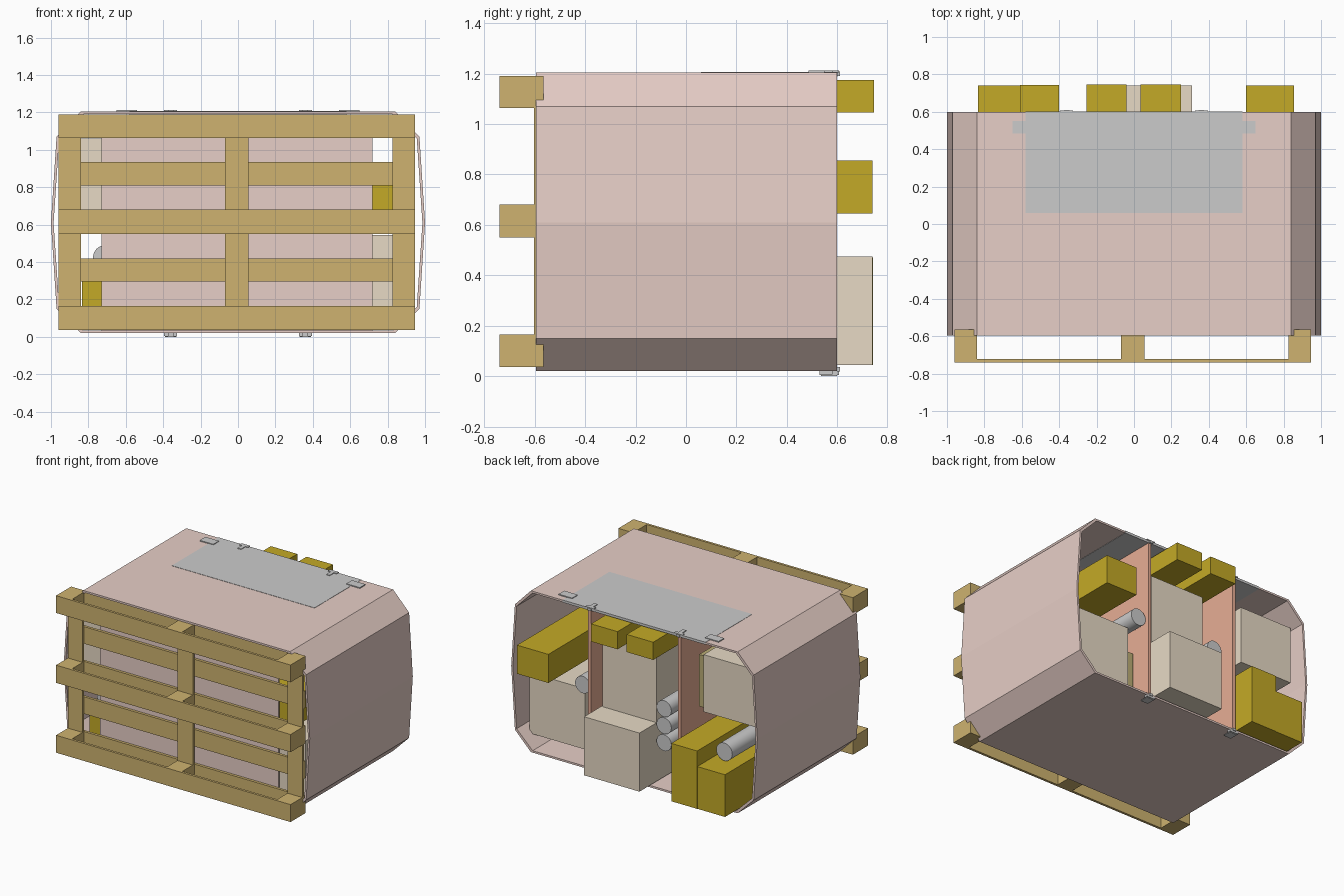
import bpy, bmesh, math

if "Cube" in bpy.data.objects:
    bpy.data.objects.remove(bpy.data.objects["Cube"])


def mat(name, rgb):
    m = bpy.data.materials.new(name)
    m.diffuse_color = (*rgb, 1)
    m.use_nodes = True
    m.node_tree.nodes["Principled BSDF"].inputs["Base Color"].default_value = m.diffuse_color
    return m


PINK = mat("pink_panel", (0.80, 0.62, 0.57))
WOOD = mat("pale_wood", (0.62, 0.45, 0.16))
GOLD = mat("gold_crate", (0.55, 0.40, 0.02))
TAN = mat("tan_carton", (0.80, 0.70, 0.56))
RUST = mat("rust_divider", (0.80, 0.42, 0.30))
OLIVE = mat("olive_carton", (0.50, 0.42, 0.18))


def finish(name, bm, material):
    bmesh.ops.recalc_face_normals(bm, faces=bm.faces)
    me = bpy.data.meshes.new(name)
    bm.to_mesh(me)
    bm.free()
    ob = bpy.data.objects.new(name, me)
    bpy.context.collection.objects.link(ob)
    if material:
        me.materials.append(material)
    return ob


def box(name, x, y, z, material=None):
    """Box from (min, max) ranges on each axis."""
    bm = bmesh.new()
    bmesh.ops.create_cube(bm, size=1)
    for v in bm.verts:
        v.co = [r[0] if c < 0 else r[1] for c, r in zip(v.co, (x, y, z))]
    return finish(name, bm, material)


def roll(name, x, z, r, y0=-0.53, y1=0.57):
    """Cylinder lying along y."""
    bpy.ops.mesh.primitive_cylinder_add(vertices=32, radius=r, depth=y1 - y0,
                                        location=(x, (y0 + y1) / 2, z),
                                        rotation=(math.pi / 2, 0, 0))
    ob = bpy.context.object
    ob.name = name
    bpy.ops.object.shade_smooth_by_angle()
    return ob


# Outer shell: open-ended tube with chamfered corners and bowed sides
half = [(0.84, 1.205), (0.97, 1.07), (1.0, 0.61), (0.97, 0.15), (0.84, 0.02)]
outline = half + [(-x, z) for x, z in reversed(half)]
T = 0.014
cz = 0.6125
inner = [(x * (1 - T / abs(x)), cz + (z - cz) * (1 - T / 0.5925)) for x, z in outline]
bm = bmesh.new()
rings = [[bm.verts.new((x, y, z)) for x, z in prof]
         for prof, y in ((outline, -0.595), (outline, 0.6), (inner, 0.6), (inner, -0.595))]
n = len(outline)
for a in range(4):
    A, B = rings[a], rings[(a + 1) % 4]
    for i in range(n):
        j = (i + 1) % n
        bm.faces.new((A[i], A[j], B[j], B[i]))
finish("container_shell", bm, PINK)

# Front bulkhead and inner dividers
box("front_bulkhead", (-0.73, 0.72), (-0.56, -0.545), (0.035, 1.19), PINK)
for s in (-1, 1):
    box("divider", (s * 0.365 - 0.012, s * 0.365 + 0.012), (-0.545, 0.598), (0.034, 1.19), RUST)

# Pallet standing against the front: boards, blocks, stringers, inner boards
cols = [(-0.96, -0.84), (-0.07, 0.055), (0.825, 0.945)]
rows = [(0.037, 0.165), (0.55, 0.68), (1.063, 1.19)]
for r in rows:
    box("pallet_outer_board", (-0.96, 0.945), (-0.74, -0.722), r, WOOD)
    for c in cols:
        box("pallet_block", c, (-0.722, -0.603), r, WOOD)
for c in cols:
    box("pallet_stringer", c, (-0.603, -0.585), (0.037, 1.19), WOOD)
for r in rows + [(0.295, 0.42), (0.81, 0.935)]:
    box("pallet_inner_board", (-0.96, 0.945), (-0.585, -0.565), r, WOOD)

# Cargo in the +x bay
F = -0.53
box("upper_crate", (0.6, 0.855), (F, 0.74), (0.645, 0.855), GOLD)
box("side_carton", (0.47, 0.92), (F, 0.5), (0.1, 0.545), TAN)
box("narrow_carton", (0.385, 0.46), (F, 0.45), (0.06, 0.4), OLIVE)
roll("long_roll", 0.44, 0.61, 0.062)

# Cargo in the middle bay
box("large_carton", (-0.14, 0.31), (F, 0.74), (0.045, 0.475), TAN)
box("stacked_carton", (-0.14, 0.3), (F, 0.54), (0.475, 0.99), TAN)
for x in ((-0.255, -0.04), (0.035, 0.25)):
    box("top_crate", x, (F, 0.745), (1.045, 1.175), GOLD)
for z in (0.36, 0.485, 0.61):
    roll("stacked_roll", -0.22, z, 0.06)

# Cargo in the -x bay
box("tall_crate", (-0.61, -0.4), (F, 0.742), (0.045, 0.47), GOLD)
box("low_crate", (-0.835, -0.61), (F, 0.74), (0.045, 0.355), GOLD)
roll("crate_roll", -0.71, 0.425, 0.065)
box("side_carton", (-0.93, -0.5), (F, 0.51), (0.64, 1.06), TAN)
box("narrow_carton", (-0.49, -0.4), (F, 0.42), (0.62, 1.0), OLIVE)

# Grey roof panel with an inner face
box("roof_panel", (-0.58, 0.58), (0.06, 0.602), (1.189, 1.207))

# Roof hinge tabs and edge clips on roof and floor
for s in (-1, 1):
    box("roof_tab", (s * 0.595 - 0.055, s * 0.595 + 0.055), (0.485, 0.55), (1.203, 1.212))
    x = s * 0.36
    for z0, z1, d in ((1.205, 1.212, 1), (0.004, 0.02, -1)):
        box("clip_bar", (x - 0.035, x + 0.035), (0.58, 0.606), (z0, z1))
        box("clip_tongue", (x - 0.014, x + 0.014), (0.53, 0.58), (z0, z1))
        zc = 1.19 if d > 0 else 0.018
        box("clip_hook", (x - 0.014, x + 0.014), (0.6, 0.61), (zc, zc + 0.018))
    box("clip_foot", (x - 0.03, x + 0.03), (0.535, 0.6), (0.0, 0.006))
